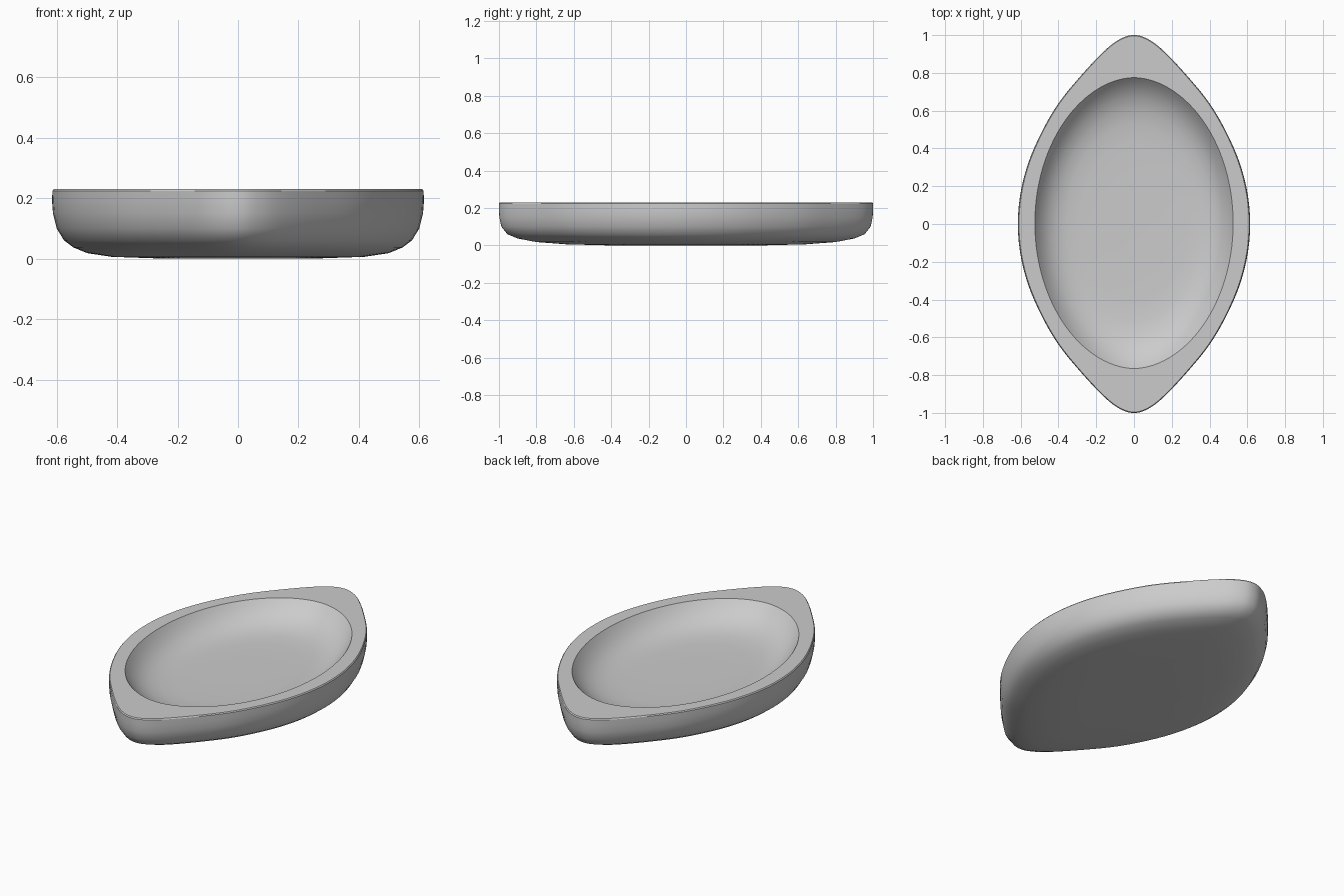
import bpy, bmesh, math
from mathutils import Vector

cube = bpy.data.objects.get("Cube")
if cube:
    bpy.data.objects.remove(cube, do_unlink=True)

STEPS = 4  # samples between neighbouring outline points


def smooth_loop(points):
    """Closed Catmull-Rom curve through the points."""
    count = len(points)
    result = []
    for i in range(count):
        a, b, c, d = (points[(i + k) % count] for k in (-1, 0, 1, 2))
        for s in range(STEPS):
            t = s / STEPS
            result.append(b + (c - a) * (t / 2)
                          + (a * 2 - b * 5 + c * 4 - d) * (t * t / 2)
                          + (b * 3 - a - c * 3 + d) * (t ** 3 / 2))
    return result


# Boat-shaped outline with rounded tips: one quarter, mirrored twice
quarter = [Vector(p) for p in [(0.615, 0), (0.594, 0.2), (0.53, 0.4), (0.413, 0.62),
                               (0.268, 0.8), (0.14, 0.932), (0.06, 0.986), (0, 1)]]
half = quarter + [Vector((-p.x, p.y)) for p in quarter[-2::-1]]
outline = smooth_loop(half + [Vector((p.x, -p.y)) for p in half[-2:0:-1]])
SEGMENTS = len(outline)


def outer_ring(scale_x, scale_y, z):
    return [(p.x * scale_x, p.y * scale_y, z) for p in outline]


def hollow_ring(scale, z):
    """Oval, slightly narrowed towards its ends."""
    ring = []
    for i in range(SEGMENTS):
        t = math.tau * i / SEGMENTS
        c = math.cos(t)
        x = math.copysign(abs(c) ** 1.06, c) * 0.525
        ring.append((x * scale, math.sin(t) * 0.77 * scale + 0.005, z))
    return ring


# Underside and outer wall, from the base up to the rim
outer = [(0.40, 0.40, 0.0), (0.68, 0.64, 0.006), (0.81, 0.80, 0.018),
         (0.885, 0.90, 0.037), (0.935, 0.955, 0.06), (0.975, 0.987, 0.10),
         (0.995, 0.998, 0.15), (1.0, 1.0, 0.19), (0.998, 1.0, 0.224),
         (0.99, 0.995, 0.23)]
# Hollow, from the rim down to the floor
hollow = [(1.0, 0.23), (0.97, 0.205), (0.92, 0.173), (0.86, 0.146),
          (0.78, 0.124), (0.68, 0.111), (0.55, 0.106), (0.3, 0.104)]

rings = [outer_ring(*p) for p in outer] + [hollow_ring(*p) for p in hollow]

# Skin the rings into one closed dish
bm = bmesh.new()
loops = [[bm.verts.new(co) for co in ring] for ring in rings]
for low, high in zip(loops, loops[1:]):
    for i in range(SEGMENTS):
        j = (i + 1) % SEGMENTS
        bm.faces.new((low[i], low[j], high[j], high[i]))
bm.faces.new(list(reversed(loops[0])))
bm.faces.new(loops[-1])
bmesh.ops.recalc_face_normals(bm, faces=bm.faces)

mesh = bpy.data.meshes.new("dish")
bm.to_mesh(mesh)
bm.free()
dish = bpy.data.objects.new("dish", mesh)
bpy.context.collection.objects.link(dish)

# Plain grey finish
grey = bpy.data.materials.new("plain grey")
grey.use_nodes = True
colour = (0.6, 0.6, 0.6, 1.0)
grey.diffuse_color = colour
grey.node_tree.nodes["Principled BSDF"].inputs["Base Color"].default_value = colour
mesh.materials.append(grey)

# Smooth sides with crisp rim edges
bpy.ops.object.select_all(action="DESELECT")
dish.select_set(True)
bpy.context.view_layer.objects.active = dish
bpy.ops.object.shade_smooth_by_angle(angle=math.radians(32))
